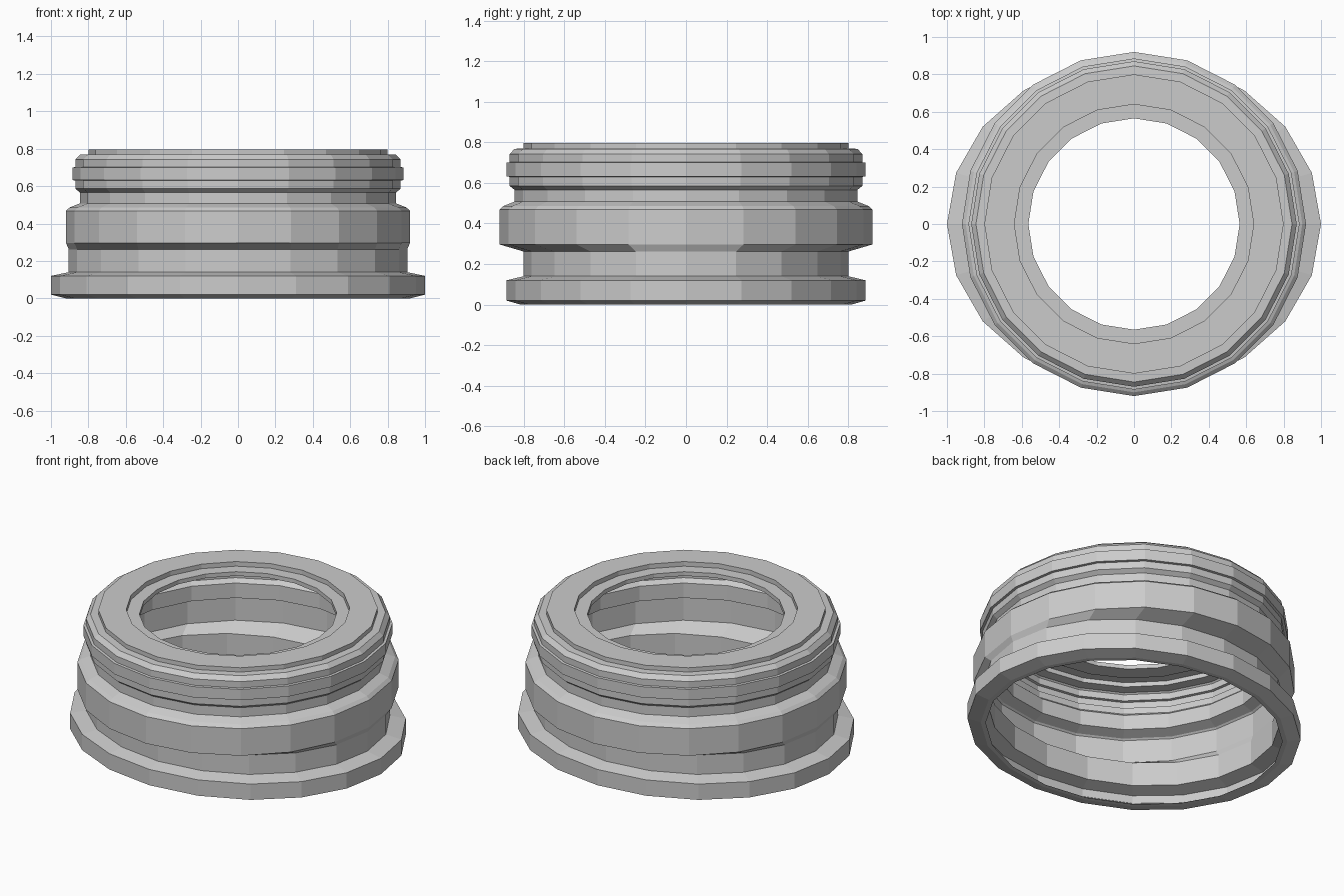
import bpy, bmesh
from math import cos, sin, pi

SIDES = 20
OVAL = 0.885          # the lower flange and wall are narrower in y
OVAL_TOP = 0.28       # height below which the rings are oval

# outer wall, bottom to top (radius, z)
outer = [(0.92, 0), (1.0, 0.02), (1.0, 0.12), (0.905, 0.14), (0.905, 0.262),
         (0.92, 0.297), (0.92, 0.468), (0.90, 0.486), (0.845, 0.508),
         (0.845, 0.566), (0.87, 0.586), (0.87, 0.63), (0.885, 0.632),
         (0.885, 0.70), (0.87, 0.702), (0.87, 0.742), (0.845, 0.768),
         (0.80, 0.77), (0.80, 0.797)]

# top rim with the sunken lip around the opening
lip = [(0.64, 0.797), (0.64, 0.768), (0.565, 0.768), (0.565, 0.742)]

# inner wall, top to bottom
inner = [(0.67, 0.742), (0.67, 0.77), (0.77, 0.77), (0.77, 0.742),
         (0.83, 0.738), (0.84, 0.73), (0.84, 0.69), (0.855, 0.687),
         (0.855, 0.645), (0.84, 0.642), (0.84, 0.602), (0.815, 0.58),
         (0.815, 0.486), (0.88, 0.464), (0.89, 0.455), (0.89, 0.31),
         (0.875, 0.265), (0.875, 0.115), (0.965, 0.095), (0.965, 0.045),
         (0.89, 0.0)]


def lathe(name, profile):
    """Sweep a closed profile round z, oval in its lower part."""
    bm = bmesh.new()
    rings = []
    for r, z in profile:
        ry = r * (OVAL if z < OVAL_TOP else 1)
        rings.append([bm.verts.new((r * cos(2 * pi * i / SIDES),
                                    ry * sin(2 * pi * i / SIDES), z))
                      for i in range(SIDES)])
    for a, b in zip(rings, rings[1:] + rings[:1]):
        for i in range(SIDES):
            j = (i + 1) % SIDES
            bm.faces.new((a[i], a[j], b[j], b[i]))
    bmesh.ops.recalc_face_normals(bm, faces=bm.faces)
    mesh = bpy.data.meshes.new(name)
    bm.to_mesh(mesh)
    bm.free()
    obj = bpy.data.objects.new(name, mesh)
    bpy.context.collection.objects.link(obj)
    return obj


# hollow stepped collar
lathe("collar_ring", outer + lip + inner)
